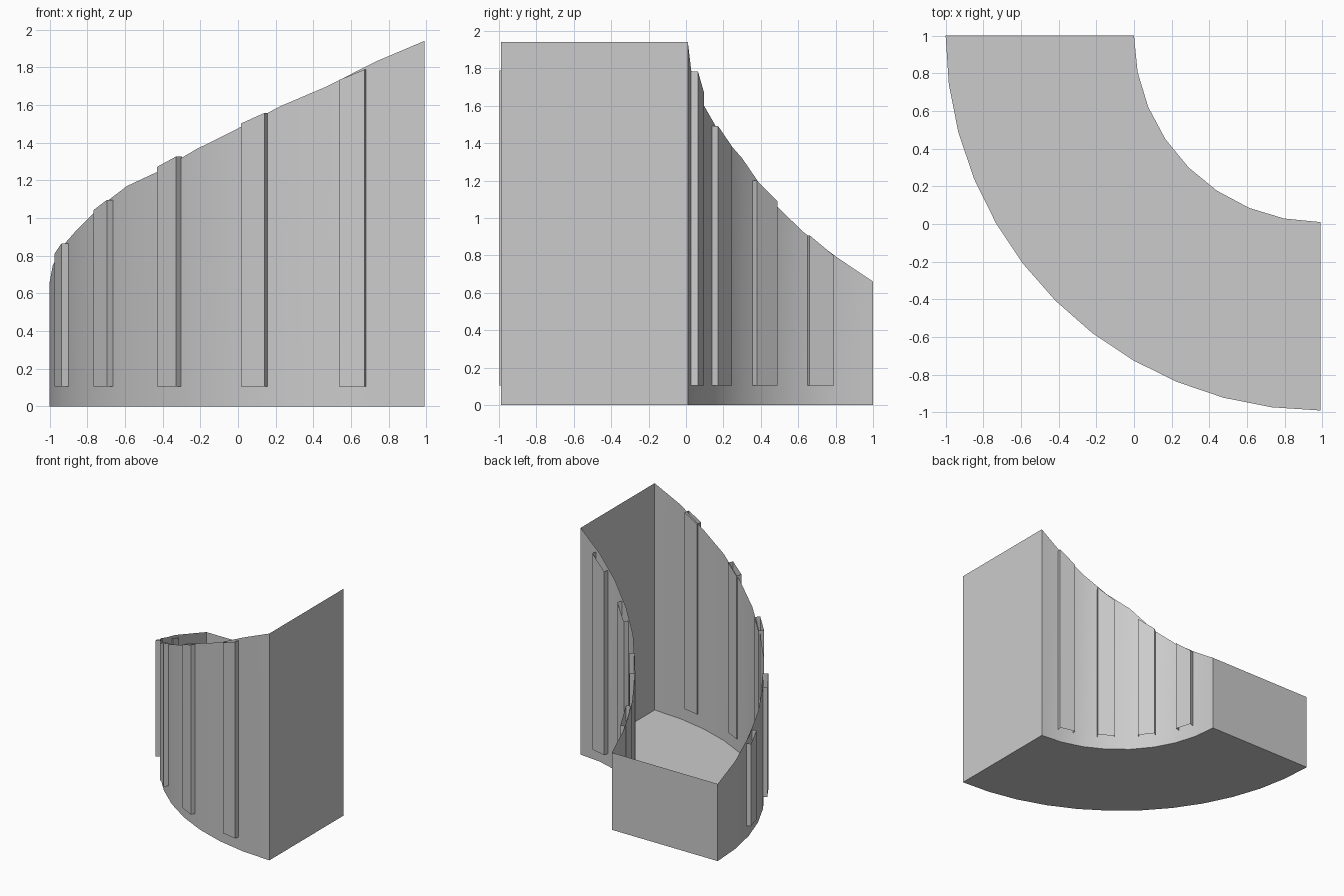
import bpy, bmesh
from math import radians, sin, cos

cube = bpy.data.objects.get("Cube")
if cube:
    bpy.data.objects.remove(cube, do_unlink=True)

CX, CY = 0.99, 1.0              # centre of the quarter-circle sweep
OUTER_R, INNER_R = 1.99, 0.99
RIB_WIDTH, RIB_BASE = 0.137, 0.105

grey = bpy.data.materials.new("plain_grey")
grey.use_nodes = True
grey.diffuse_color = (0.6, 0.6, 0.6, 1)
grey.node_tree.nodes["Principled BSDF"].inputs["Base Color"].default_value = (0.6, 0.6, 0.6, 1)


def polar(radius, degrees, along=0.0):
    """Point on the sweep, shifted along the tangent."""
    a = radians(degrees)
    return (CX - radius * cos(a) + along * sin(a),
            CY - radius * sin(a) - along * cos(a))


def extruded_ring(name, outline, base, tops, floor):
    """Open-topped wall following a counter-clockwise outline."""
    bm = bmesh.new()
    low = [bm.verts.new((x, y, base)) for x, y in outline]
    high = [bm.verts.new((x, y, z)) for (x, y), z in zip(outline, tops)]
    for i in range(len(outline)):
        j = (i + 1) % len(outline)
        bm.faces.new((low[i], low[j], high[j], high[i]))
    if floor:
        bm.faces.new(low[::-1])
    mesh = bpy.data.meshes.new(name)
    bm.to_mesh(mesh)
    bm.free()
    mesh.materials.append(grey)
    obj = bpy.data.objects.new(name, mesh)
    bpy.context.collection.objects.link(obj)
    return obj


# Curved trough: outer wall, inner wall, two ends and a floor
outer_tops = [.66, .75, .85, .945, 1.06, 1.17, 1.25, 1.365, 1.473, 1.595, 1.70, 1.83, 1.94]
inner_tops = [.66, .79, .93, 1.10, 1.32, 1.46, 1.62, 1.78, 1.94]
outer = [polar(OUTER_R, 90 * i / 12) for i in range(13)]
inner = [polar(INNER_R, 90 * i / 8) for i in range(9)]
wall = extruded_ring("curved_wall", outer + inner[::-1], 0,
                     outer_tops + inner_tops[::-1], True)
bpy.ops.object.select_all(action='DESELECT')
wall.select_set(True)
bpy.context.view_layer.objects.active = wall
bpy.ops.object.shade_smooth_by_angle(angle=radians(30))


# Upright ribs: hollow rectangular sleeves with sloping tops
def rib(name, degrees, near, far, rise):
    h = RIB_WIDTH / 2
    outline = [polar(far, degrees, -h), polar(far, degrees, h),
               polar(near, degrees, h), polar(near, degrees, -h)]
    mid = 0.607 + 0.0146 * degrees
    lo, hi = mid - rise / 2, mid + rise / 2
    extruded_ring(name, outline, RIB_BASE, [lo, hi, hi, lo], False)


for k in range(5):
    rib(f"outer_rib_{k + 1}", 15.8 * (k + 1), 1.977, 2.022, 0.055)
for k in range(4):
    rib(f"inner_rib_{k + 1}", 16.8 + 20 * k, 0.945, 0.99, 0.11)
